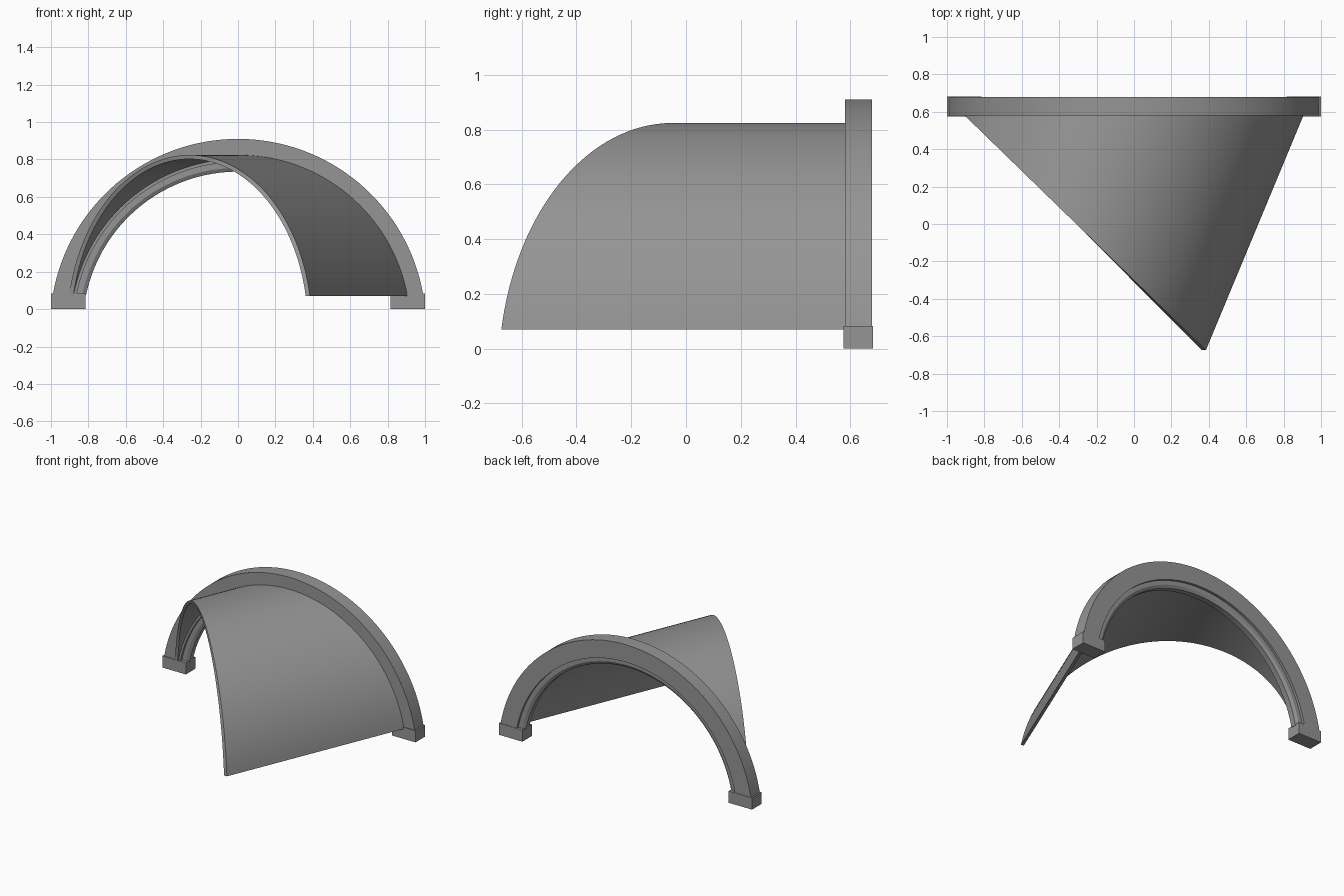
import bpy, bmesh
from math import asin, sin, cos, pi

CENTRE_Z = -0.095   # common centre of all the arcs
SEGMENTS = 64

if "Cube" in bpy.data.objects:
    bpy.data.objects.remove(bpy.data.objects["Cube"])

stone = bpy.data.materials.new("grey_stone")
stone.use_nodes = True
colour = (0.3, 0.3, 0.3, 1)
stone.diffuse_color = colour
stone.node_tree.nodes["Principled BSDF"].inputs["Base Color"].default_value = colour


def finish(name, bm, smooth=True):
    bmesh.ops.recalc_face_normals(bm, faces=bm.faces)
    mesh = bpy.data.meshes.new(name)
    bm.to_mesh(mesh)
    bm.free()
    mesh.materials.append(stone)
    obj = bpy.data.objects.new(name, mesh)
    bpy.context.collection.objects.link(obj)
    if smooth:
        bpy.ops.object.select_all(action="DESELECT")
        obj.select_set(True)
        bpy.context.view_layer.objects.active = obj
        bpy.ops.object.shade_smooth_by_angle(angle=pi / 6)
    return obj


def arc_point(radius, base_z, t):
    """Point on an arc cut off level at base_z; t runs from left (0) to right (1)."""
    start = asin((base_z - CENTRE_Z) / radius)
    a = start + (pi - 2 * start) * t
    return radius * cos(a), CENTRE_Z + radius * sin(a)


def sweep(name, section):
    """Bridge closed cross-sections given by section(t) along the arc."""
    bm = bmesh.new()
    rings = [[bm.verts.new(p) for p in section(i / SEGMENTS)]
             for i in range(SEGMENTS + 1)]
    for a, b in zip(rings, rings[1:]):
        for k in range(len(a)):
            n = (k + 1) % len(a)
            bm.faces.new((a[k], a[n], b[n], b[k]))
    bm.faces.new(rings[0])
    bm.faces.new(rings[-1])
    return finish(name, bm)


# Arch rib: outer band with a stepped, chamfered inner moulding
half_profile = [(1.005, 0.05), (0.88, 0.05), (0.88, 0.032), (0.85, 0.032), (0.83, 0.02)]
profile = half_profile + [(r, -d) for r, d in reversed(half_profile)]


def rib_section(t):
    points = []
    for radius, depth in profile:
        x, z = arc_point(radius, 0.075, t)
        points.append((x, 0.63 + depth, z))
    return points


sweep("arch_rib", rib_section)


# Skewed vault shell, cut off on a diagonal so it tapers to nothing at the right foot
def shell_section(t):
    points = []
    reach = max(0.0, (arc_point(0.919, 0.07, t)[0] + 0.9) / 1.805)
    for radius, front in ((0.919, False), (0.919, True), (0.897, True), (0.897, False)):
        x, z = arc_point(radius, 0.07, t)
        if front:
            points.append((x - 0.52 * reach, 0.575 - 1.25 * reach, z))
        else:
            points.append((x + 0.006, 0.59, z))
    return points


sweep("vault_shell", shell_section)

# Foot blocks under both ends of the rib
for side, name in ((1, "left_foot_block"), (-1, "right_foot_block")):
    bm = bmesh.new()
    bmesh.ops.create_cube(bm, size=1)
    bmesh.ops.scale(bm, vec=(0.185, 0.108, 0.083), verts=bm.verts)
    bmesh.ops.translate(bm, vec=(side * 0.9075, 0.629, 0.0415), verts=bm.verts)
    finish(name, bm, smooth=False)
